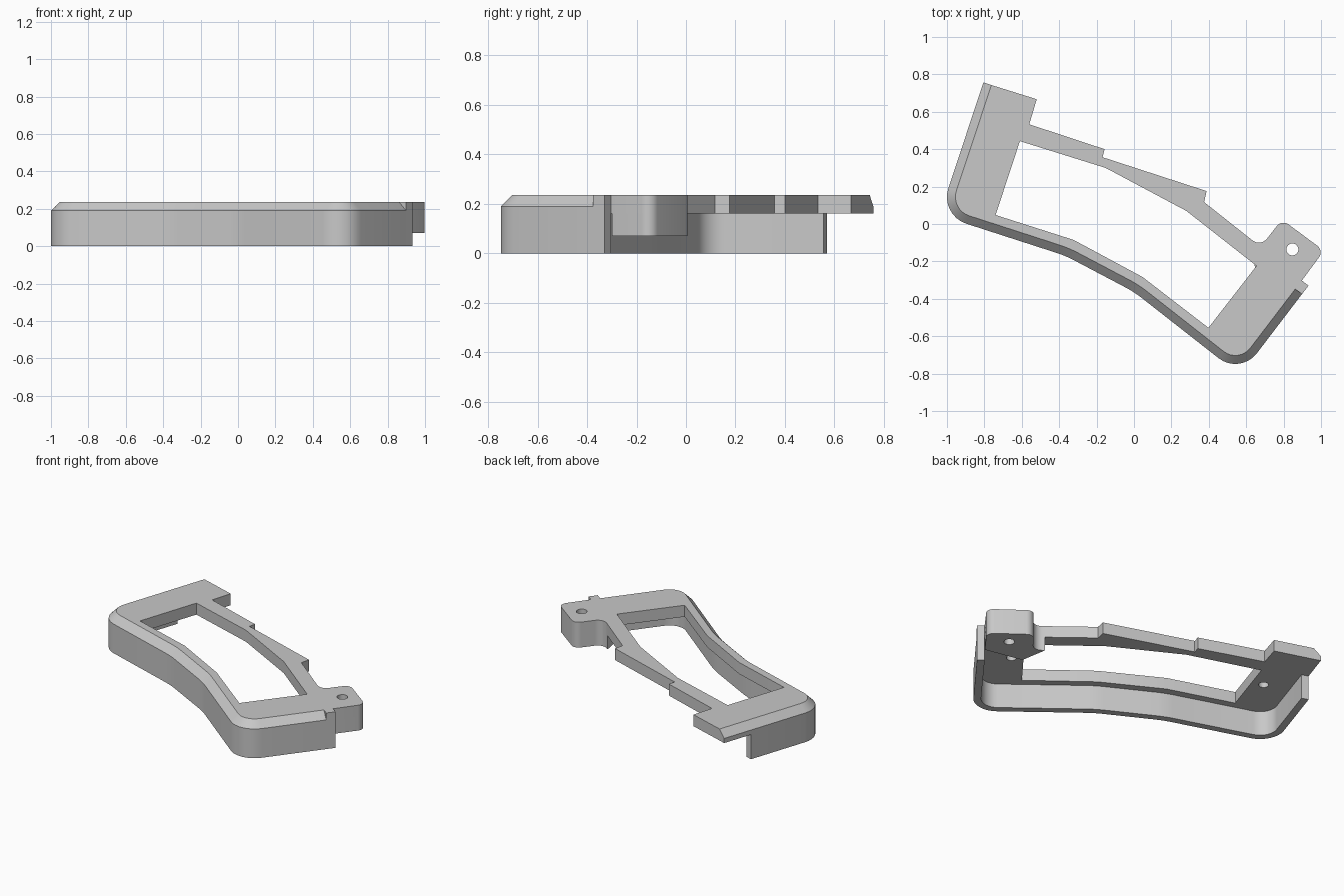
import bpy, bmesh, math
from mathutils import Vector

cube = bpy.data.objects.get("Cube")
if cube:
    bpy.data.objects.remove(cube)

grey = bpy.data.materials.new("plain grey")
grey.use_nodes = True
GREY = (0.58, 0.58, 0.58, 1)
grey.diffuse_color = GREY
grey.node_tree.nodes["Principled BSDF"].inputs["Base Color"].default_value = GREY

TOP, UNDER, CHAMFER_Z, BOSS_Z = 0.235, 0.16, 0.19, 0.07
THICK = 0.045


def rounded(corners, steps=8):
    """Open path through (x, y, radius) corners, with arcs at the corners."""
    pts = []
    for i, (x, y, r) in enumerate(corners):
        c = Vector((x, y))
        if r == 0:
            pts.append(c)
            continue
        a = (Vector(corners[i - 1][:2]) - c).normalized()
        b = (Vector(corners[i + 1][:2]) - c).normalized()
        half = a.angle(b) / 2
        centre = c + (a + b).normalized() * r / math.sin(half)
        start = (c + a * r / math.tan(half) - centre).normalized()
        end = (c + b * r / math.tan(half) - centre).normalized()
        for k in range(steps + 1):
            pts.append(centre + start.slerp(end, k / steps) * r)
    return pts


def inset(path, dist):
    """Shift an open path to its left with mitred joints."""
    out = []
    for i, p in enumerate(path):
        d0 = (p - path[i - 1]).normalized() if i else None
        d1 = (path[i + 1] - p).normalized() if i < len(path) - 1 else d0
        d0 = d0 or d1
        n0, n1 = Vector((-d0.y, d0.x)), Vector((-d1.y, d1.x))
        out.append(p + (n0 + n1) * dist / (1 + n0.dot(n1)))
    return out


def circle(x, y, r, n=24):
    return [Vector((x + r * math.cos(math.tau * k / n), y + r * math.sin(math.tau * k / n)))
            for k in range(n)]


def finish(bm, name):
    bmesh.ops.recalc_face_normals(bm, faces=bm.faces)
    mesh = bpy.data.meshes.new(name)
    bm.to_mesh(mesh)
    bm.free()
    mesh.materials.append(grey)
    ob = bpy.data.objects.new(name, mesh)
    bpy.context.collection.objects.link(ob)
    bpy.ops.object.select_all(action='DESELECT')
    ob.select_set(True)
    bpy.context.view_layer.objects.active = ob
    bpy.ops.object.shade_smooth_by_angle(angle=math.radians(25))


def sweep(name, path, profile):
    """Carry a closed (inset, z) profile along a path and cap both ends."""
    bm = bmesh.new()
    rails = [[bm.verts.new((p.x, p.y, z)) for p in inset(path, d)] for d, z in profile]
    for a, b in zip(rails, rails[1:] + rails[:1]):
        for i in range(len(path) - 1):
            bm.faces.new((a[i], a[i + 1], b[i + 1], b[i]))
    for end in (0, -1):
        bm.faces.new([r[end] for r in rails])
    finish(bm, name)


def prism(name, outline, z0, z1, holes=(), pockets=()):
    """Flat slab with through holes and blind pockets in its underside."""
    bm = bmesh.new()

    def ring(loop, z):
        vs = [bm.verts.new((p.x, p.y, z)) for p in loop]
        return vs, [bm.edges.new((v, vs[i - 1])) for i, v in enumerate(vs)]

    def join(a, b):
        for i in range(len(a)):
            bm.faces.new((a[i - 1], a[i], b[i], b[i - 1]))

    low, high, walls = [], [], []
    for loop in [outline, *holes]:
        (a, ea), (b, eb) = ring(loop, z0), ring(loop, z1)
        low += ea
        high += eb
        walls.append((a, b))
    for loop in pockets:
        (a, ea), (b, eb) = ring(loop, z0), ring(loop, z1 - 0.025)
        low += ea
        walls.append((a, b))
        bm.faces.new(b)
    for edges in (low, high):
        bmesh.ops.triangle_fill(bm, use_beauty=True, edges=edges)
    for a, b in walls:
        join(a, b)
    finish(bm, name)


# Outer edge, from the back left end round the front to the right end
back_end, wall_end = Vector((-0.805, 0.757)), Vector((-0.867, 0.57))
stop, right_end = Vector((0.898, -0.375)), Vector((0.933, -0.33))
edge = rounded([(*wall_end, 0), (-1.04, 0.048, 0.15), (-0.366, -0.17, 0.6),
                (0, -0.363, 0.6), (0.568, -0.808, 0.145), (*stop, 0)])

# Skirt wall with a chamfered top, its overhanging lip and the square end post
sweep("skirt_wall", edge, [(0, 0), (0, CHAMFER_Z), (THICK, TOP), (THICK, 0)])
sweep("overhang_lip", [back_end, wall_end],
      [(0, UNDER), (0, CHAMFER_Z), (THICK, TOP), (THICK, UNDER)])
sweep("end_post", [stop, right_end], [(0, 0), (0, TOP), (THICK, TOP), (THICK, 0)])

# Top plate with the window and the screw holes
boss_edge = rounded([(0.897, -0.3, 0), (1.016, -0.143, 0.045), (0.791, 0.024, 0.045),
                     (0.677, -0.122, 0.055), (0.62, -0.077, 0)])
back_rail = [Vector(p) for p in ((0.375, 0.117), (0.388, 0.176), (-0.168, 0.357),
                                 (-0.157, 0.4), (-0.56, 0.533), (-0.52, 0.667))]
window = [Vector(p) for p in ((-0.61, 0.443), (-0.152, 0.3), (0.28, 0.07), (0.655, -0.224),
                              (0.398, -0.555), (0.045, -0.283), (-0.323, -0.085),
                              (-0.74, 0.048))]
screw_hole = circle(0.847, -0.136, 0.032)
plate = inset([back_end] + edge + [right_end], THICK) + boss_edge[1:] + back_rail
prism("top_plate", plate, UNDER, TOP, holes=[window, screw_hole],
      pockets=[circle(-0.73, 0.32, 0.03), circle(0.615, -0.393, 0.03)])

# Screw boss below the plate
boss = boss_edge + [Vector((0.65, -0.25))]
prism("screw_boss", boss, BOSS_Z, UNDER, holes=[screw_hole])
